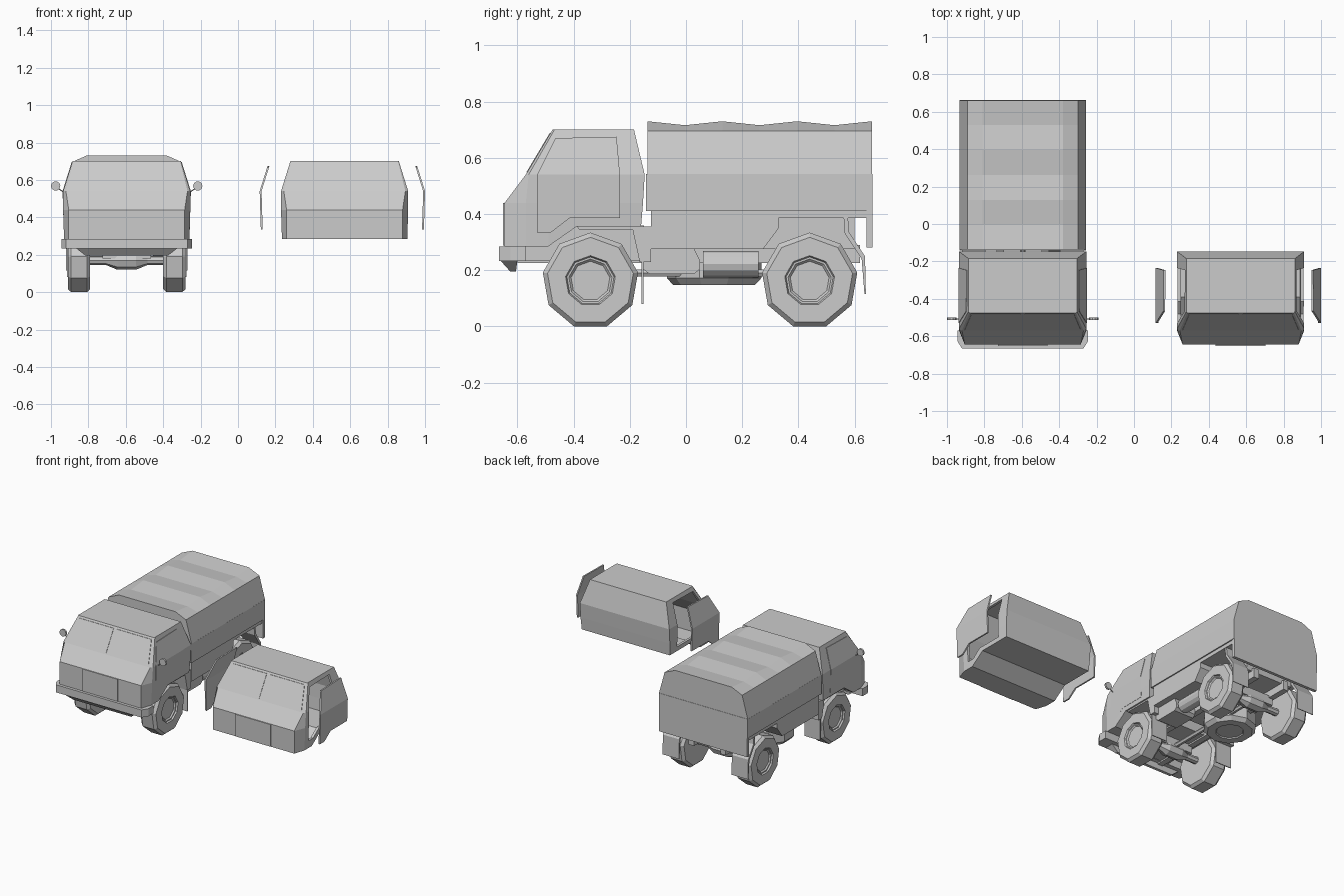
import bpy, bmesh
from math import sin, cos, pi
from mathutils import Vector

if "Cube" in bpy.data.objects:
    bpy.data.objects.remove(bpy.data.objects["Cube"])

TX, SX = -0.595, 0.57          # centre lines of the truck and of the separate cab shell


def finish(name, bm):
    bmesh.ops.recalc_face_normals(bm, faces=bm.faces[:])
    me = bpy.data.meshes.new(name)
    bm.to_mesh(me)
    bm.free()
    ob = bpy.data.objects.new(name, me)
    bpy.context.collection.objects.link(ob)
    return ob


def loft(name, rings, caps=True):
    bm = bmesh.new()
    vs = [[bm.verts.new(p) for p in r] for r in rings]
    n = len(rings[0])
    for a, b in zip(vs, vs[1:]):
        for i in range(n):
            bm.faces.new((a[i], a[(i + 1) % n], b[(i + 1) % n], b[i]))
    if caps:
        bm.faces.new(vs[0])
        bm.faces.new(vs[-1])
    return finish(name, bm)


def box(name, x0, x1, y0, y1, z0, z1):
    return loft(name, [[(x0, y0, z), (x1, y0, z), (x1, y1, z), (x0, y1, z)] for z in (z0, z1)])


def side_prism(name, yz, x0, x1):
    return loft(name, [[(x, y, z) for y, z in yz] for x in (x0, x1)])


def tube(name, a, b, r, n=8):
    a, b = Vector(a), Vector(b)
    q = (b - a).to_track_quat('Z', 'Y')
    ring = [q @ Vector((r * cos(2 * pi * i / n), r * sin(2 * pi * i / n), 0)) for i in range(n)]
    return loft(name, [[p + c for p in ring] for c in (a, b)])


def lathe(name, profile, c, axis, n=9, flip=1):
    # profile pairs are (radius, distance along the axis)
    rings = []
    for r, d in profile:
        ring = []
        for i in range(n):
            s, t = r * sin(2 * pi * i / n), r * cos(2 * pi * i / n)
            off = (d * flip, s, t) if axis == 'X' else (s, t, d * flip)
            ring.append(Vector(c) + Vector(off))
        rings.append(ring)
    return loft(name, rings)


# --- cab shell: half outlines at sill, waist, window line and roof ---
CAB = [
    [(.31, -.645, .285), (.335, -.57, .285), (.335, -.49, .285), (.335, -.39, .355), (.335, -.16, .355)],
    [(.31, -.645, .44), (.34, -.57, .44), (.34, -.49, .44), (.34, -.39, .44), (.34, -.153, .44)],
    [(.325, -.57, .54), (.34, -.56, .54), (.34, -.49, .54), (.34, -.39, .54), (.34, -.147, .54)],
    [(.285, -.475, .70), (.29, -.468, .70), (.29, -.42, .70), (.29, -.36, .70), (.29, -.185, .70)]]
DOOR = [(-.53, .54), (-.53, .335), (-.48, .335), (-.415, .385), (-.235, .385),
        (-.235, .54), (-.247, .675), (-.465, .67)]


def cab(name, cx, scale=1.0):
    bm = bmesh.new()
    mid = Vector((0, -.4, .5))
    rows = []
    for half in CAB:
        pts = [mid + (Vector(p) - mid) * scale for p in half]
        rows.append([[bm.verts.new((cx + s * p.x, p.y, p.z)) for p in pts] for s in (1, -1)])
    for a, b in zip(rows, rows[1:]):
        for k in (0, 1):
            for i in range(4):
                bm.faces.new((a[k][i], a[k][i + 1], b[k][i + 1], b[k][i]))
        for i in (0, 4):
            bm.faces.new((a[0][i], a[1][i], b[1][i], b[0][i]))
    for r in (rows[0], rows[-1]):
        for i in range(4):
            bm.faces.new((r[0][i], r[0][i + 1], r[1][i + 1], r[1][i]))
    return finish(name, bm)


def door(name, cx, s, out):
    def wid(z):
        return .334 + (z - .335) * .03 if z <= .54 else .34 - (z - .54) * .3125
    bm = bmesh.new()
    inner, outer = [[bm.verts.new((cx + s * (wid(z) + out + t), y, z)) for y, z in DOOR] for t in (-.007, .003)]
    for v in (inner, outer):
        bm.faces.new(v[:6])
        bm.faces.new((v[0], v[5], v[6], v[7]))
    for i in range(8):
        j = (i + 1) % 8
        bm.faces.new((inner[i], inner[j], outer[j], outer[i]))
    return finish(name, bm)


def cab_front(label, cx):
    # grille panel and two windscreen panes
    box(label + "_grille_panel", cx - .133, cx + .133, -.652, -.64, .288, .44)
    for s in (-1, 1):
        pane = [(.012, .548), (.31, .548), (.275, .688), (.012, .688)]
        loft(label + "_windscreen_pane", [[(cx + s * x, -.57 + (z - .54) * .594 + d, z) for x, z in pane]
                                          for d in (-.003, .004)])


cab("truck_cab", TX)
cab_front("truck", TX)
shell = cab("spare_cab_shell", SX)
cab_front("spare", SX)
cutters = [cab("cab_hollow_cutter", SX, .95), side_prism("door_cutter", DOOR, SX - .4, SX + .4)]
for c in cutters:
    m = shell.modifiers.new("cut", 'BOOLEAN')
    m.operation, m.solver, m.object = 'DIFFERENCE', 'EXACT', c
    c.hide_render = True
    c.hide_viewport = True
for s in (-1, 1):
    door("truck_door", TX, s, 0)
    door("spare_door", .558, s, .099)

# --- bumper and lower apron ---
bump = [(-.35, -.57), (-.35, -.625), (-.325, -.665), (.325, -.665), (.35, -.625), (.35, -.57)]
loft("front_bumper", [[(TX + x, y, z) for x, y in bump] for z in (.233, .285)])
loft("bumper_apron", [[(TX - a, y0, z), (TX + a, y0, z), (TX + a, y1, z), (TX - a, y1, z)]
                      for a, y0, y1, z in ((.27, -.66, -.6, .234), (.22, -.625, -.605, .195))])

# --- canopy with sagging cloth between hoops ---
rings = []
for i in range(7):
    y = -.137 + i * .133
    top = .73 if i % 2 == 0 else .716
    half = [(.338, .54), (.295, .695), (.215, top)]
    rings.append([(TX + x, y, z) for x, z in half] + [(TX - x, y, z) for x, z in reversed(half)])
loft("cloth_canopy", rings)
box("bed_side_boards", TX - .338, TX + .338, -.142, .663, .41, .542)

# --- lower bed with arches over the rear wheels ---
box("bed_core", TX - .18, TX + .18, -.12, .6, .275, .41)
box("tail_panel", TX - .335, TX + .335, .642, .663, .28, .41)
box("bed_floor", TX - .33, TX + .33, -.125, .65, .385, .412)
for s in (-1, 1):
    side_prism("bed_locker", [(-.125, .41), (-.125, .276), (.275, .276), (.33, .35), (.33, .41)],
               TX + s * .17, TX + s * .33)
    side_prism("rear_mudguard", [(.33, .4), (.56, .4), (.565, .33), (.625, .24), (.635, .115), (.64, .115),
                                 (.637, .25), (.58, .335), (.575, .41), (.33, .41)], TX + s * .2, TX + s * .325)
    side_prism("front_mudguard", [(-.39, .36), (-.38, .345), (-.19, .345), (-.165, .23), (-.125, .23),
                                  (-.125, .355)], TX + s * .2, TX + s * .325)
    box("front_mudflap", *sorted((TX + s * .2, TX + s * .32)), -.158, -.152, .08, .26)
    box("chassis_rail", *sorted((TX + s * .1, TX + s * .14)), -.6, .62, .225, .29)
    # mirror on a thin arm
    tube("mirror_arm", (TX + s * .33, -.507, .53), (TX + s * .375, -.507, .56), .003, 5)
    tube("mirror", (TX + s * .38, -.513, .568), (TX + s * .38, -.5, .568), .025, 10)

# --- wheels, axles and differentials ---
tyre = [(.07, .042), (.078, .05), (.085, .05), (.09, .06), (.155, .06), (.172, .042),
        (.172, -.042), (.155, -.06), (.08, -.06)]
for y in (-.34, .44):
    for s in (-1, 1):
        lathe("wheel", tyre, (TX + s * .255, y, .162), 'X', flip=s)
    tube("axle", (TX - .22, y, .17), (TX + .22, y, .17), .024)
    lathe("differential", [(.025, -.11), (.05, -.05), (.05, .05), (.025, .11)], (TX, y, .17), 'X', 8)
    box("axle_mount", TX - .13, TX + .13, y - .04, y + .04, .18, .24)
tube("drive_shaft", (TX, -.34, .19), (TX, .44, .19), .015, 6)
box("engine_underside", TX - .16, TX + .16, -.6, -.15, .235, .36)

# --- underbody: stowed wheel, tank and air filter box ---
lathe("stowed_wheel", [(.085, -.058), (.09, -.065), (.145, -.065), (.168, -.04), (.168, .04), (.145, .06)],
      (TX - .1, .1, .212), 'Z', 10)
tube("side_tank", (TX + .24, .06, .222), (TX + .24, .258, .222), .047, 12)
fb = [(-.155, .235), (-.155, .205), (-.13, .187), (.03, .187), (.05, .205), (.05, .235), (.03, .275), (-.125, .275)]
side_prism("filter_box", fb, TX + .14, TX + .29)
